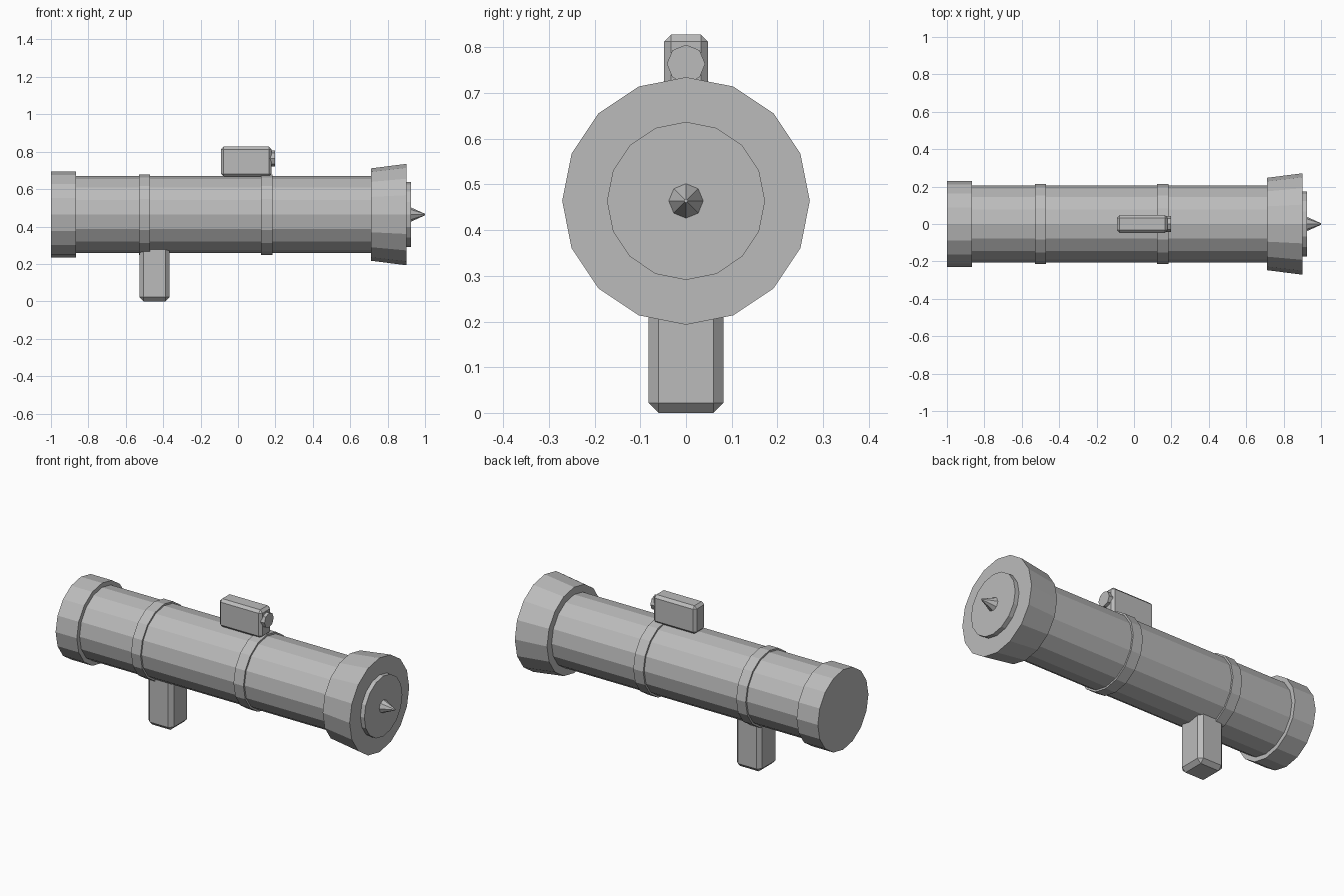
import bpy
import bmesh
from math import sin, cos, tau

cube = bpy.data.objects.get("Cube")
if cube:
    bpy.data.objects.remove(cube, do_unlink=True)

grey = bpy.data.materials.new("plain grey")
grey.use_nodes = True
colour = (0.5, 0.5, 0.5, 1)
grey.diffuse_color = colour
grey.node_tree.nodes["Principled BSDF"].inputs["Base Color"].default_value = colour

AXIS_Z = 0.464


def add_object(name, bm):
    bmesh.ops.recalc_face_normals(bm, faces=bm.faces)
    mesh = bpy.data.meshes.new(name)
    bm.to_mesh(mesh)
    bm.free()
    mesh.materials.append(grey)
    obj = bpy.data.objects.new(name, mesh)
    bpy.context.collection.objects.link(obj)
    return obj


def lathe(name, profile, sides=16, z=AXIS_Z):
    """Closed solid turned around the x direction from (x, radius) points."""
    bm = bmesh.new()
    rings = []
    for x, r in profile:
        angles = [tau * i / sides for i in range(sides)]
        rings.append([bm.verts.new((x, r * sin(a), z + r * cos(a))) for a in angles])
    for a, b in zip(rings, rings[1:]):
        for i in range(sides):
            j = (i + 1) % sides
            bm.faces.new((a[i], a[j], b[j], b[i]))
    bm.faces.new(rings[0])
    bm.faces.new(rings[-1])
    return add_object(name, bm)


def bevelled_box(name, x, y, z, bevel):
    """Box between pairs of limits with chamfered edges."""
    bm = bmesh.new()
    bmesh.ops.create_cube(bm, size=1)
    for v in bm.verts:
        v.co = [lo + (c + 0.5) * (hi - lo) for c, (lo, hi) in zip(v.co, (x, y, z))]
    obj = add_object(name, bm)
    mod = obj.modifiers.new("chamfer", 'BEVEL')
    mod.width = bevel
    mod.segments = 1
    return obj


# Launch tube with its end pieces and bands
lathe("tube", [(-0.99, 0.205), (0.89, 0.205)])
lathe("rear_cap", [(-1, 0.23), (-0.865, 0.23)])
lathe("rear_band", [(-0.53, 0.215), (-0.47, 0.215)])
lathe("front_band", [(0.122, 0.215), (0.185, 0.215)])
lathe("flared_muzzle", [(0.712, 0.247), (0.9, 0.271)])

# Nose plate and spike
lathe("nose_plate", [(0.88, 0.173), (0.925, 0.173)])
lathe("nose_spike", [(0.92, 0.04), (1, 0.004)], sides=8)

# Grip below, sight box and lens above
bevelled_box("grip", (-0.527, -0.366), (-0.082, 0.082), (0, 0.33), 0.022)
bevelled_box("sight_box", (-0.092, 0.18), (-0.048, 0.048), (0.667, 0.828), 0.015)
lathe("sight_lens", [(0.165, 0.042), (0.198, 0.042)], sides=8, z=0.764)
